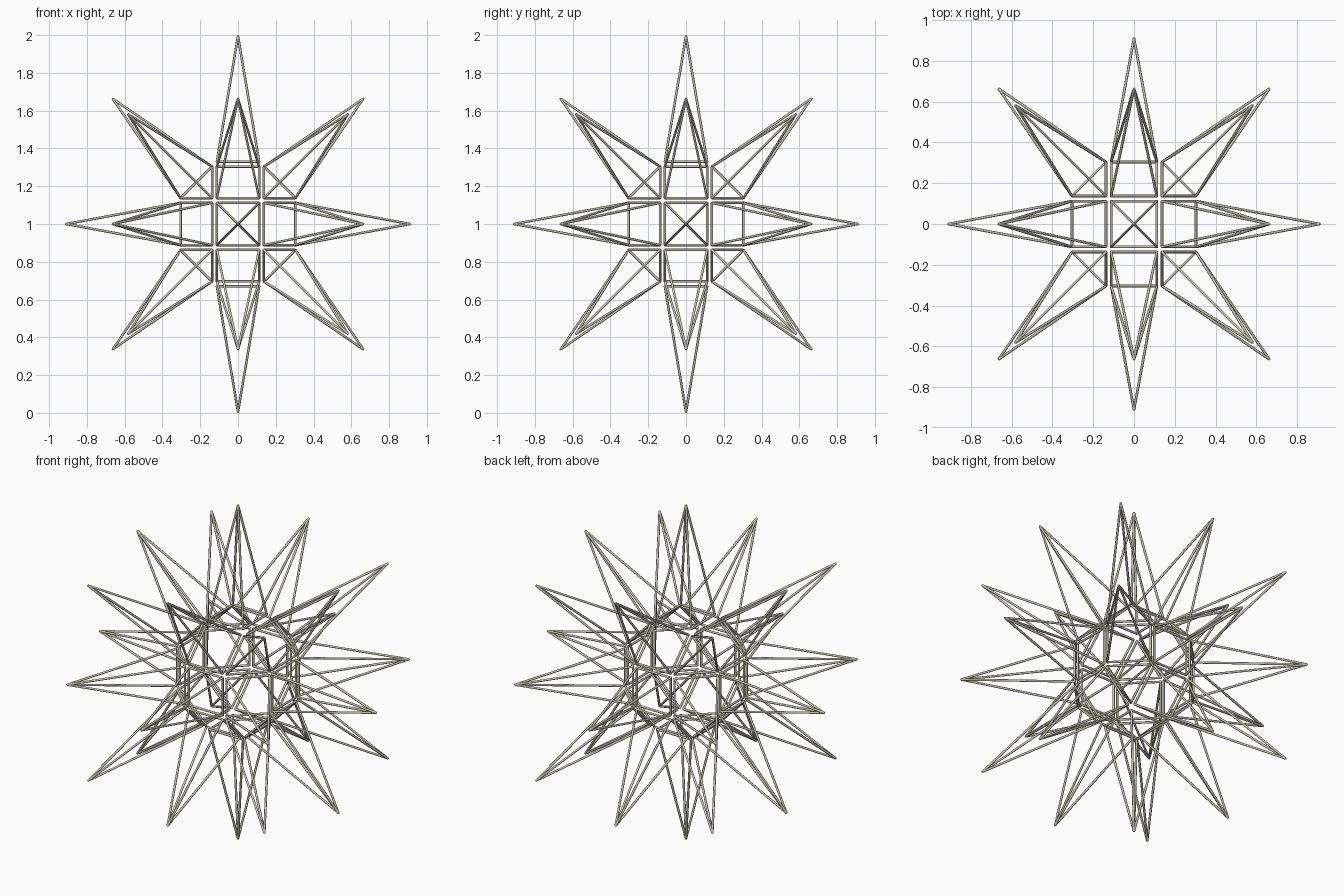
import bpy, bmesh, itertools
from mathutils import Vector

if "Cube" in bpy.data.objects:
    bpy.data.objects.remove(bpy.data.objects["Cube"])

R = 0.0065            # rod radius
IN, GAP, OUT = 0.112, 0.137, 0.304   # spike base coordinates
CENTRE = Vector((0, 0, 1))

mat = bpy.data.materials.new("brass_rod")
mat.diffuse_color = (0.55, 0.54, 0.40, 1)
mat.use_nodes = True
mat.node_tree.nodes["Principled BSDF"].inputs["Base Color"].default_value = mat.diffuse_color


def rod(bm, a, b):
    """Round rod between two points."""
    d = b - a
    m = d.to_track_quat('Z', 'Y').to_matrix().to_4x4()
    m.translation = (a + b) / 2
    bmesh.ops.create_cone(bm, cap_ends=True, segments=8, radius1=R, radius2=R,
                          depth=d.length, matrix=m)


def wire_spike(name, base, tip):
    """Open pyramid frame: base loop plus one rod per corner to the tip."""
    bm = bmesh.new()
    for i, p in enumerate(base):
        rod(bm, p, base[(i + 1) % len(base)])
        rod(bm, p, tip)
    for p in base + [tip]:
        ball = bmesh.ops.create_icosphere(bm, subdivisions=1, radius=R)
        bmesh.ops.translate(bm, verts=ball["verts"], vec=p)
    me = bpy.data.meshes.new(name)
    bm.to_mesh(me)
    bm.free()
    me.materials.append(mat)
    for f in me.polygons:
        f.use_smooth = len(f.vertices) <= 4
    ob = bpy.data.objects.new(name, me)
    ob.location = CENTRE
    bpy.context.collection.objects.link(ob)


# One spike for each of the 26 faces of the rounded-cube core
for d in itertools.product((-1, 0, 1), repeat=3):
    used = [i for i in range(3) if d[i]]
    free = [i for i in range(3) if not d[i]]
    base = []
    if len(used) == 1:                      # axis spikes, vertical pair longer
        vertical = used[0] == 2
        for s, t in ((1, 1), (1, -1), (-1, -1), (-1, 1)):
            p = Vector(d) * (0.33 if vertical else OUT)
            p[free[0]], p[free[1]] = s * IN, t * IN
            base.append(p)
        tip, name = Vector(d) * (0.994 if vertical else 0.91), "axis_spike"
    elif len(used) == 2:                    # diagonal four-sided spikes
        for s, far in ((1, 0), (1, 1), (-1, 1), (-1, 0)):
            p = Vector(d) * GAP
            p[used[far]] = d[used[far]] * OUT
            p[free[0]] = s * IN
            base.append(p)
        tip, name = Vector(d) * 0.663, "diagonal_spike"
    elif len(used) == 3:                    # corner three-sided spikes
        for far in range(3):
            p = Vector(d) * GAP
            p[far] = d[far] * OUT
            base.append(p)
        tip, name = Vector(d) * 0.581, "corner_spike"
    else:
        continue
    wire_spike(name, base, tip)
